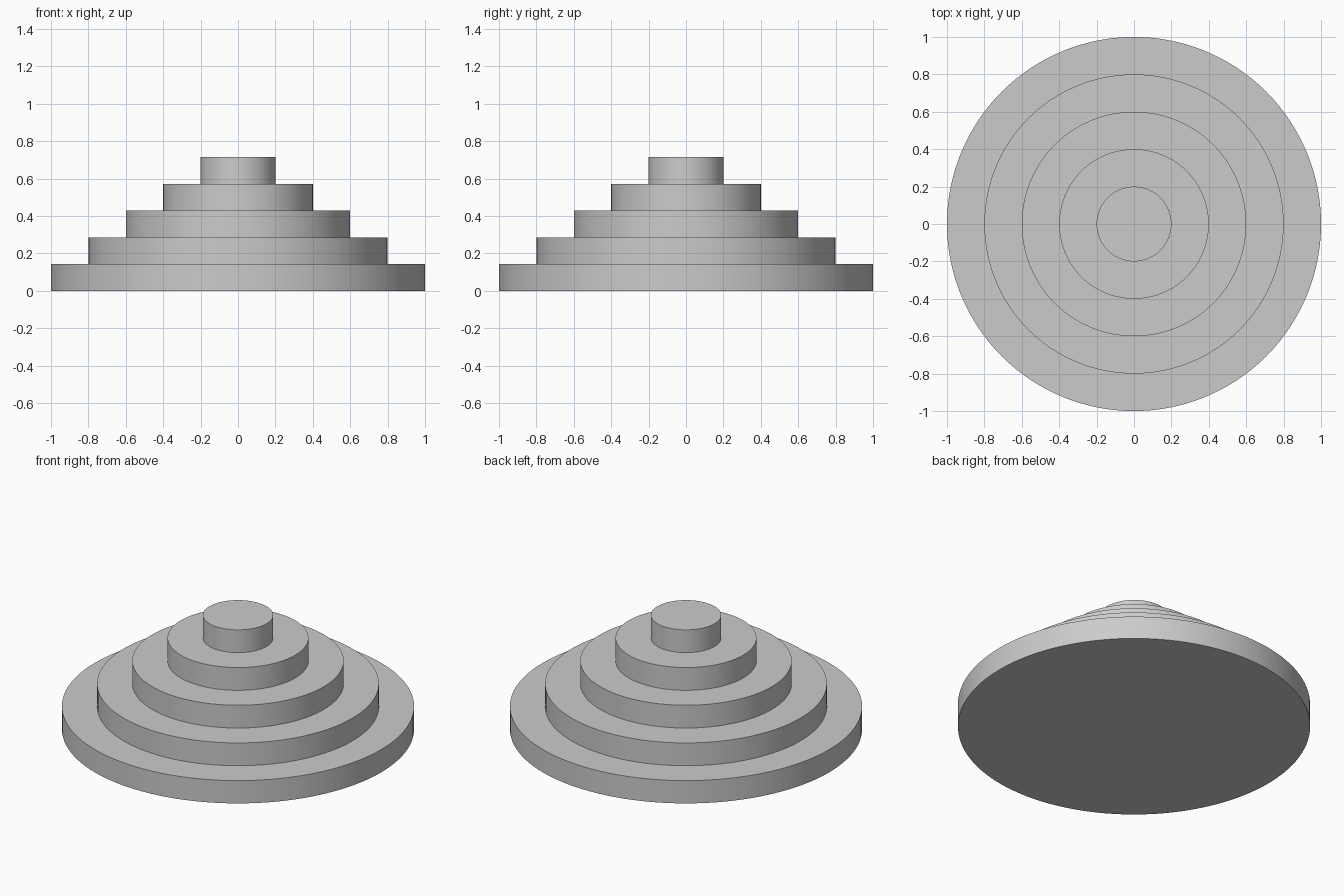
import bpy
import math

# Remove the default cube
cube = bpy.data.objects.get("Cube")
if cube:
    bpy.data.objects.remove(cube, do_unlink=True)

# Plain grey finish
grey = bpy.data.materials.new("plain_grey")
grey.use_nodes = True
colour = (0.6, 0.6, 0.6, 1)
grey.diffuse_color = colour
grey.node_tree.nodes["Principled BSDF"].inputs["Base Color"].default_value = colour

TIERS = ["base_tier", "second_tier", "middle_tier", "fourth_tier", "top_tier"]
HEIGHT = 1 / 7      # thickness of each disc
STEP = 0.2          # radius lost per tier


def add_tier(name, level):
    """One round disc, resting on the disc below it."""
    bpy.ops.mesh.primitive_cylinder_add(
        vertices=128, radius=1 - STEP * level, depth=HEIGHT,
        location=(0, 0, HEIGHT * (level + 0.5)))
    tier = bpy.context.object
    tier.name = name
    tier.data.name = name
    tier.data.materials.append(grey)
    bpy.ops.object.shade_smooth_by_angle(angle=math.radians(30))


# Stack of five shrinking discs
for level, name in enumerate(TIERS):
    add_tier(name, level)
